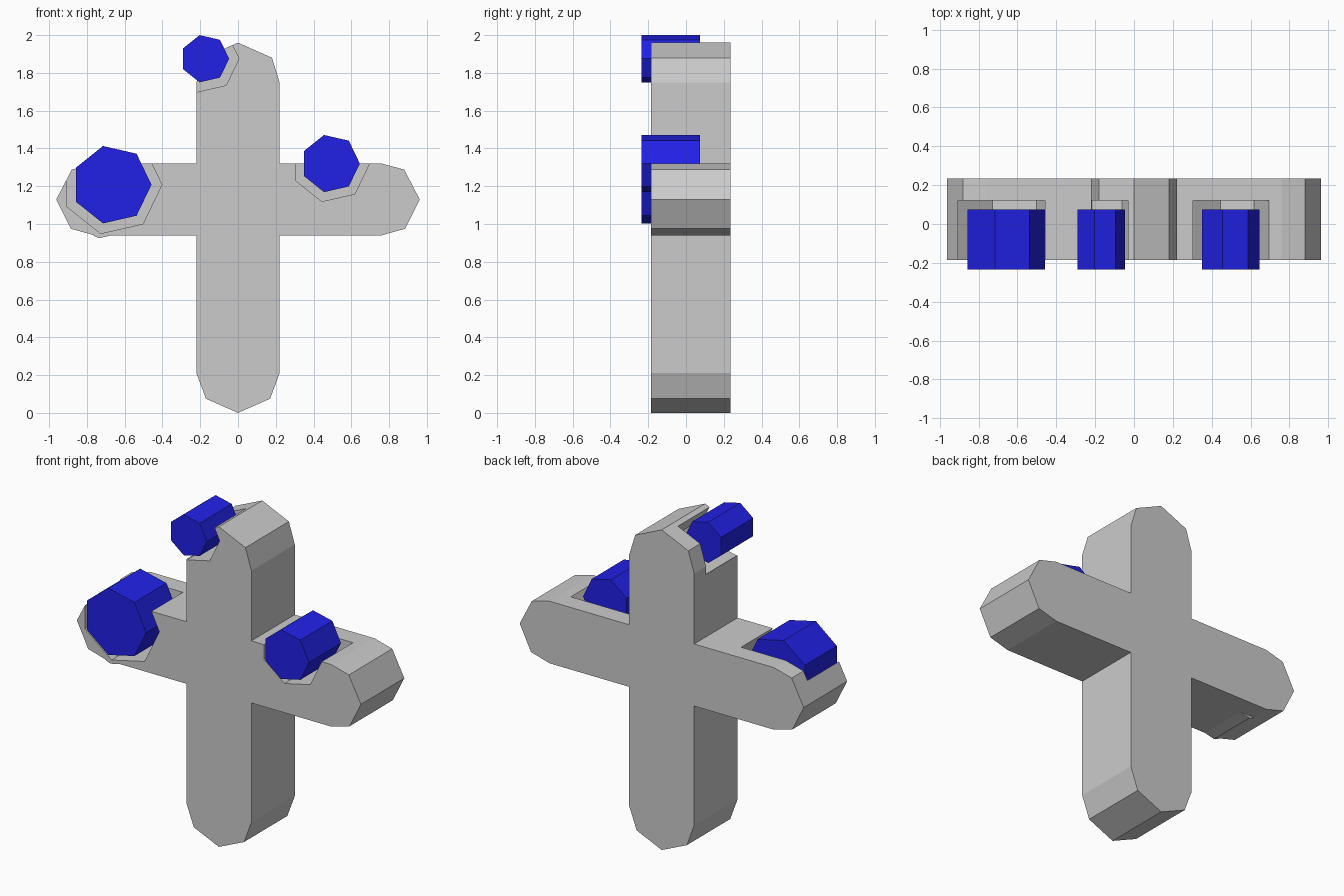
import bpy, bmesh
from math import sin, cos, tau

if "Cube" in bpy.data.objects:
    bpy.data.objects.remove(bpy.data.objects["Cube"])

FRONT, BACK = -0.185, 0.235


def prism(name, points, y0, y1):
    """Extrude an x-z outline from y0 to y1."""
    bm = bmesh.new()
    face = bm.faces.new([bm.verts.new((x, y0, z)) for x, z in points])
    out = bmesh.ops.extrude_face_region(bm, geom=[face])
    verts = [v for v in out["geom"] if isinstance(v, bmesh.types.BMVert)]
    bmesh.ops.translate(bm, verts=verts, vec=(0, y1 - y0, 0))
    bmesh.ops.recalc_face_normals(bm, faces=bm.faces)
    mesh = bpy.data.meshes.new(name)
    bm.to_mesh(mesh)
    bm.free()
    obj = bpy.data.objects.new(name, mesh)
    bpy.context.collection.objects.link(obj)
    return obj


def heptagon(x, z, r):
    return [(x + r * cos(i * tau / 7), z + r * sin(i * tau / 7)) for i in range(7)]


# Cross body: right half of the outline, mirrored to the left
right = [(0.17, 0.075), (0.22, 0.21), (0.22, 0.94), (0.76, 0.94), (0.885, 0.975),
         (0.962, 1.13), (0.88, 1.288), (0.76, 1.32), (0.22, 1.32), (0.22, 1.75),
         (0.18, 1.88)]
outline = [(0, 0)] + right + [(0, 1.96)] + [(-x, z) for x, z in reversed(right)]
body = prism("cross_body", outline, FRONT, BACK)

# Small ridge under the left arm, below the large socket
prism("socket_ridge", [(-0.77, 0.94), (-0.735, 0.925), (-0.67, 0.94)], FRONT, 0.12)

blue = bpy.data.materials.new("blue")
blue.diffuse_color = (0.015, 0.015, 0.8, 1)
blue.use_nodes = True
blue.node_tree.nodes["Principled BSDF"].inputs["Base Color"].default_value = blue.diffuse_color

# Seven-sided pegs in loose sockets: name, x, z, peg radius, socket radius
pegs = [("left_peg", -0.668, 1.208, 0.21, 0.265),
        ("top_peg", -0.175, 1.875, 0.128, 0.18),
        ("right_peg", 0.49, 1.32, 0.155, 0.206)]
for name, x, z, r, socket_r in pegs:
    cutter = prism(name + "_socket_cutter", heptagon(x, z, socket_r), -0.4, 0.12)
    mod = body.modifiers.new("socket", "BOOLEAN")
    mod.operation = "DIFFERENCE"
    mod.solver = "EXACT"
    mod.object = cutter
    bpy.context.view_layer.objects.active = body
    bpy.ops.object.modifier_apply(modifier=mod.name)
    bpy.data.objects.remove(cutter)
    peg = prism(name, heptagon(x, z, r), -0.235, 0.075)
    peg.data.materials.append(blue)
